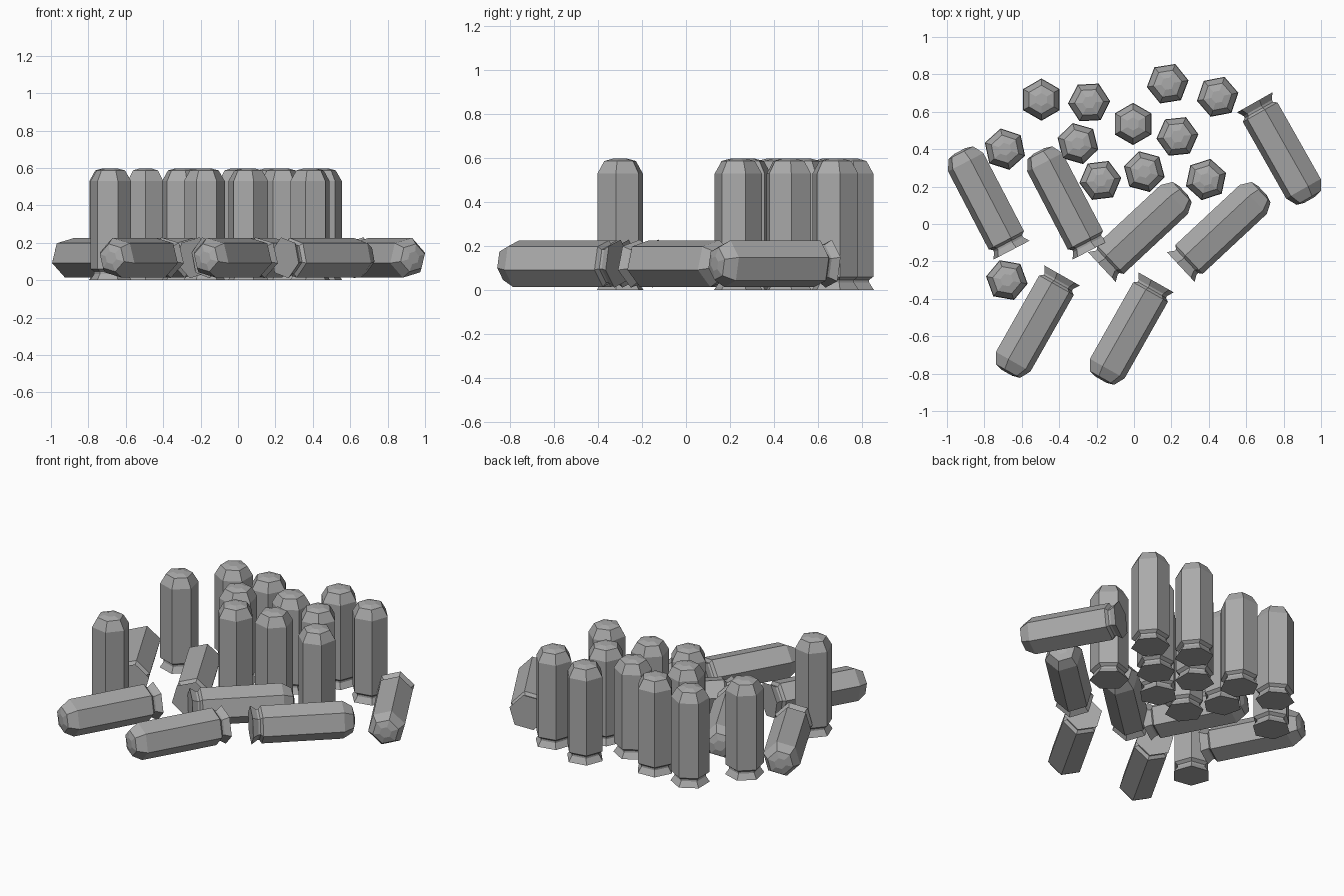
import bpy, bmesh
from math import cos, sin, tau, radians, pi

if "Cube" in bpy.data.objects:
    bpy.data.objects.remove(bpy.data.objects["Cube"])

grey = bpy.data.materials.new("plain_grey")
grey.use_nodes = True
colour = (0.4, 0.4, 0.4, 1)
grey.diffuse_color = colour
grey.node_tree.nodes["Principled BSDF"].inputs["Base Color"].default_value = colour

SIDES = 6
# Radius and height: flared rim, groove, body, shoulder, blunt tip
PROFILE = [(0.113, 0), (0.09, 0.034), (0.09, 0.046), (0.11, 0.06),
           (0.11, 0.53), (0.077, 0.587), (0.035, 0.598)]


def cartridge_mesh():
    bm = bmesh.new()
    rings = [[bm.verts.new((r * cos(tau * i / SIDES), r * sin(tau * i / SIDES), z))
              for i in range(SIDES)] for r, z in PROFILE]
    for low, high in zip(rings, rings[1:]):
        for i in range(SIDES):
            j = (i + 1) % SIDES
            bm.faces.new((low[i], low[j], high[j], high[i]))
    bm.faces.new(rings[0][::-1])
    bm.faces.new(rings[-1])
    mesh = bpy.data.meshes.new("cartridge")
    bm.to_mesh(mesh)
    bm.free()
    mesh.materials.append(grey)
    return mesh


MESH = cartridge_mesh()


def place(name, location, rotation):
    ob = bpy.data.objects.new(name, MESH)
    ob.location = location
    ob.rotation_euler = rotation
    bpy.context.collection.objects.link(ob)
    return ob


# Standing cartridges: x, y, turn in degrees
standing = [(-0.495, 0.665, 30), (-0.24, 0.65, 3), (0.18, 0.75, 9), (0.447, 0.68, 11),
            (-0.005, 0.535, 30), (-0.30, 0.43, -16), (-0.69, 0.40, -18), (0.232, 0.468, 6),
            (-0.18, 0.233, 7), (0.055, 0.28, -15), (0.385, 0.238, 18), (-0.68, -0.30, -10)]
for n, (x, y, turn) in enumerate(standing, 1):
    place(f"standing_cartridge_{n}", (x, y, 0), (0, 0, radians(turn)))

# Lying cartridges: rim centre x, y, heading of the nose, roll about own axis
lying = [(-0.655, -0.14, 117.5, 15), (-0.232, -0.14, 117.5, 15),
         (-0.172, -0.23, 43, -15), (0.25, -0.23, 43, -15),
         (-0.385, -0.275, -119.5, 15), (0.118, -0.312, -119.5, 15),
         (0.645, 0.65, -60.5, -15)]
for n, (x, y, heading, roll) in enumerate(lying, 1):
    ob = place(f"lying_cartridge_{n}", (x, y, 0.12), (0, 0, 0))
    # Roll first, then tip over, then aim
    ob.rotation_mode = 'ZYX'
    ob.rotation_mode = 'QUATERNION'
    from mathutils import Matrix
    turn = (Matrix.Rotation(radians(heading), 3, 'Z') @ Matrix.Rotation(pi / 2, 3, 'Y')
            @ Matrix.Rotation(radians(roll), 3, 'Z'))
    ob.rotation_quaternion = turn.to_quaternion()
